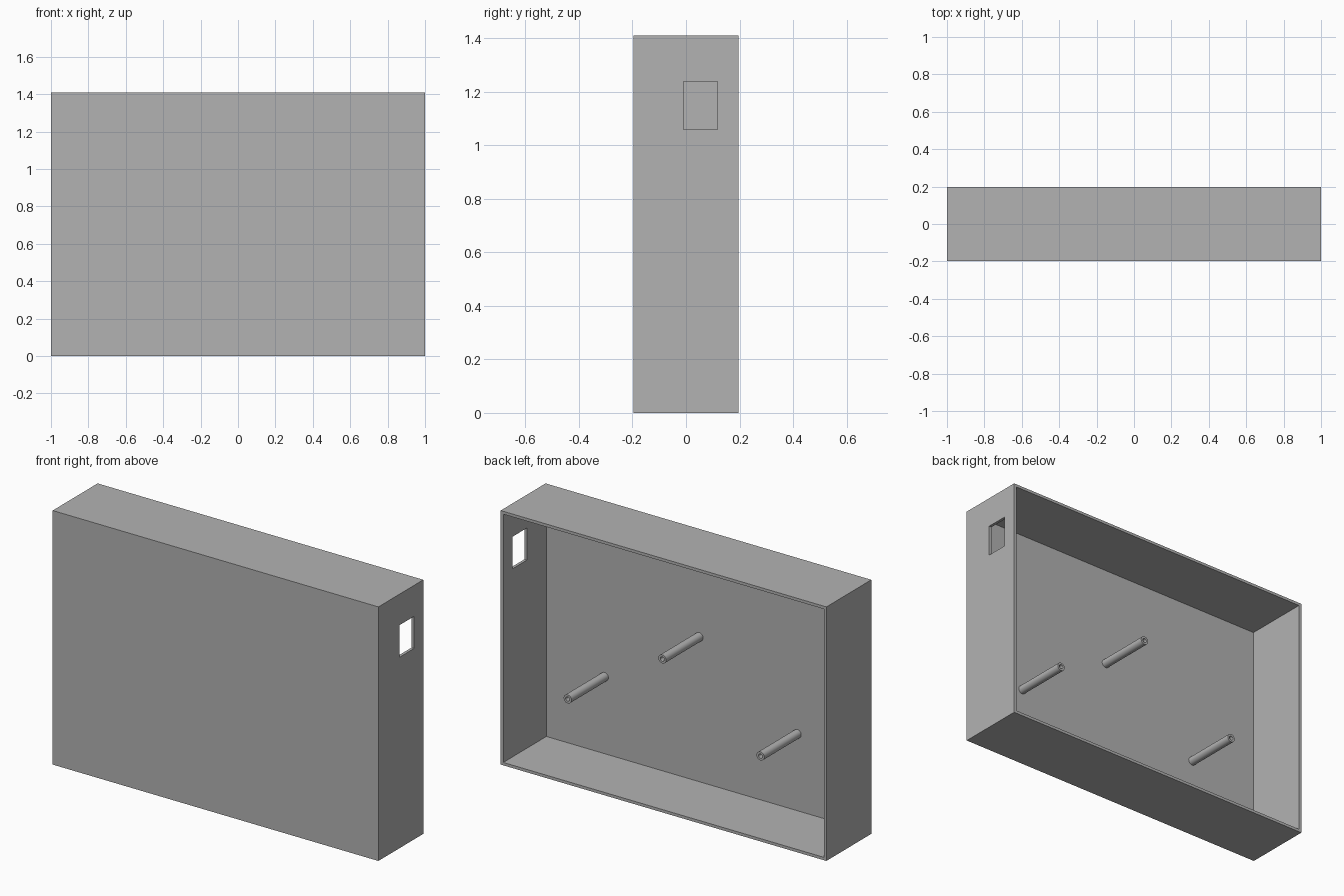
import bpy
import bmesh
import math
from mathutils import Vector

WIDTH, DEPTH, HEIGHT, WALL = 2.0, 0.394, 1.41, 0.016
BACK = DEPTH / 2
FLOOR = -BACK + WALL          # inner face of the front panel

if "Cube" in bpy.data.objects:
    bpy.data.objects.remove(bpy.data.objects["Cube"], do_unlink=True)

grey = bpy.data.materials.new("plain grey")
grey.use_nodes = True
grey.diffuse_color = (0.448, 0.448, 0.448, 1)
grey.node_tree.nodes["Principled BSDF"].inputs["Base Color"].default_value = grey.diffuse_color


def add_object(name, bm):
    bmesh.ops.recalc_face_normals(bm, faces=bm.faces)
    mesh = bpy.data.meshes.new(name)
    bm.to_mesh(mesh)
    bm.free()
    mesh.materials.append(grey)
    obj = bpy.data.objects.new(name, mesh)
    bpy.context.collection.objects.link(obj)
    return obj


def box(name, low, high):
    low, high = Vector(low), Vector(high)
    bm = bmesh.new()
    bmesh.ops.create_cube(bm, size=1)
    bmesh.ops.scale(bm, vec=high - low, verts=bm.verts)
    bmesh.ops.translate(bm, vec=(low + high) / 2, verts=bm.verts)
    return add_object(name, bm)


def tube(name, x, z, tip, outer=0.024, inner=0.012, sides=32):
    # Cross-section of the tube wall, spun about the tube's own axis
    bm = bmesh.new()
    section = [(outer, FLOOR), (outer, tip), (inner, tip), (inner, FLOOR)]
    verts = [bm.verts.new((x + r, y, z)) for r, y in section]
    edges = [bm.edges.new(pair) for pair in zip(verts, verts[1:])]
    bmesh.ops.spin(bm, geom=verts + edges, cent=(x, 0, z), axis=(0, 1, 0),
                   angle=math.tau, steps=sides)
    bmesh.ops.remove_doubles(bm, verts=bm.verts, dist=0.0001)
    obj = add_object(name, bm)
    bpy.ops.object.select_all(action="DESELECT")
    obj.select_set(True)
    bpy.context.view_layer.objects.active = obj
    bpy.ops.object.shade_smooth_by_angle(angle=math.radians(35))
    return obj


# Case: hollow tray, open at the back, with a side port
case = box("case", (-WIDTH / 2, -BACK, 0), (WIDTH / 2, BACK, HEIGHT))
cavity = box("cavity_cutter", (-WIDTH / 2 + WALL, FLOOR, WALL),
             (WIDTH / 2 - WALL, BACK + 0.1, HEIGHT - WALL))
port = box("port_cutter", (WIDTH / 2 - 0.1, -0.01, 1.06), (WIDTH / 2 + 0.1, 0.117, 1.238))

bpy.context.view_layer.objects.active = case
for cutter in (cavity, port):
    cutter.hide_render = True
    cut = case.modifiers.new("cut", "BOOLEAN")
    cut.operation = "DIFFERENCE"
    cut.solver = "EXACT"
    cut.object = cutter
    bpy.ops.object.modifier_apply(modifier=cut.name)
    bpy.data.objects.remove(cutter, do_unlink=True)

# Hollow mounting posts on the inside of the front panel
for name, x, z in (("left_post", 0.627, 0.443),
                   ("middle_post", 0.046, 0.82),
                   ("right_post", -0.557, 0.443)):
    tube(name, x, z, 0.143)
